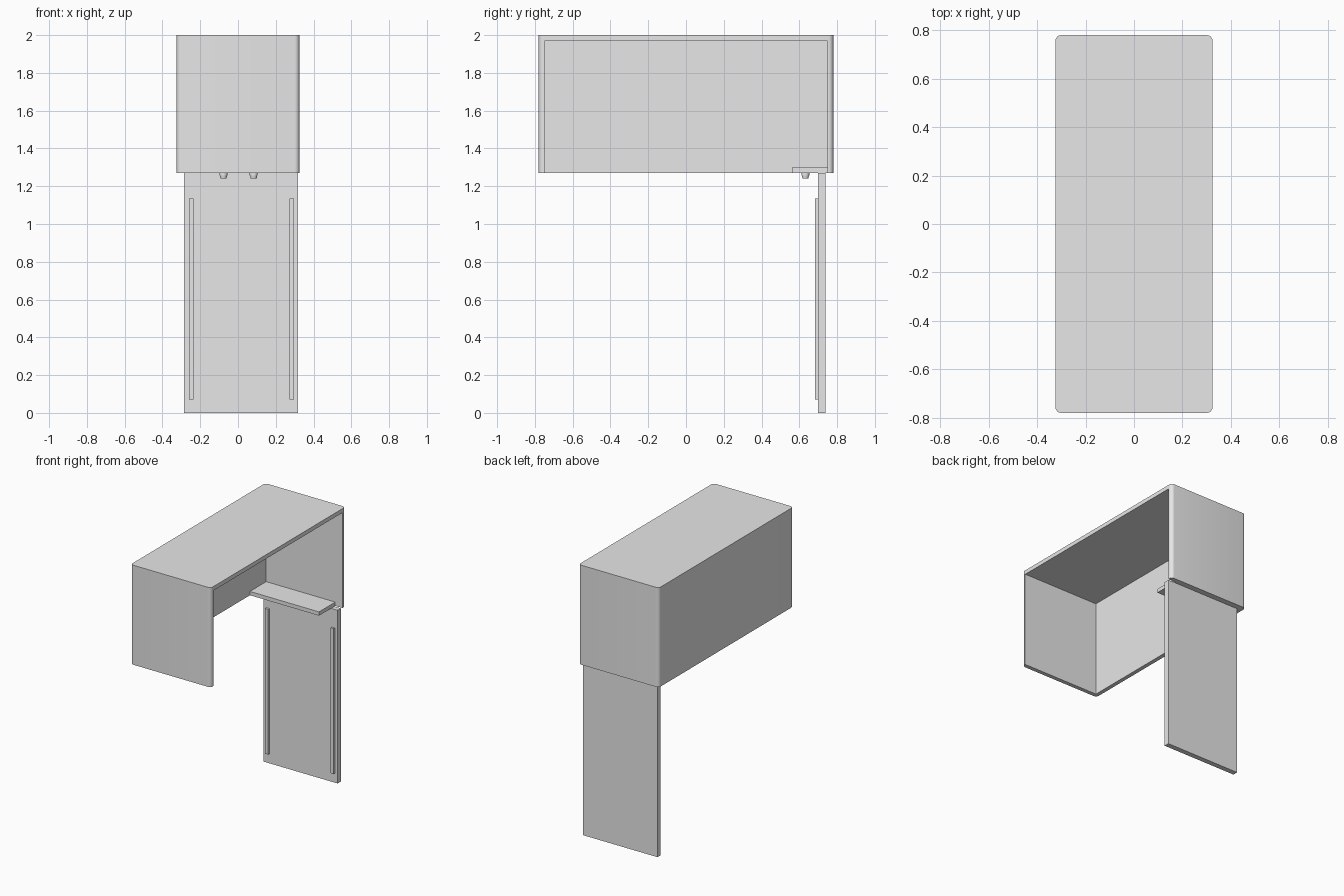
import bpy, bmesh
from mathutils import Matrix, Vector

cube = bpy.data.objects.get("Cube")
if cube:
    bpy.data.objects.remove(cube, do_unlink=True)

# Single plain grey finish
GREY = (0.8, 0.8, 0.8, 1.0)
grey = bpy.data.materials.new("plain_grey")
grey.use_nodes = True
grey.diffuse_color = GREY
for node in grey.node_tree.nodes:
    if node.type == 'BSDF_PRINCIPLED':
        node.inputs["Base Color"].default_value = GREY


def finish(bm, name):
    bmesh.ops.recalc_face_normals(bm, faces=bm.faces)
    mesh = bpy.data.meshes.new(name)
    bm.to_mesh(mesh)
    bm.free()
    mesh.materials.append(grey)
    obj = bpy.data.objects.new(name, mesh)
    bpy.context.collection.objects.link(obj)
    return obj


def box(name, low, high, radius=0):
    """Box between two corners, optionally with rounded upright edges."""
    low, high = Vector(low), Vector(high)
    bm = bmesh.new()
    bmesh.ops.create_cube(bm, size=1)
    bmesh.ops.scale(bm, vec=high - low, verts=bm.verts)
    bmesh.ops.translate(bm, vec=(low + high) / 2, verts=bm.verts)
    if radius:
        upright = [e for e in bm.edges
                   if abs(e.verts[0].co.z - e.verts[1].co.z) > 0.01]
        bmesh.ops.bevel(bm, geom=upright, offset=radius, segments=6,
                        profile=0.5, affect='EDGES')
    return finish(bm, name)


def smooth(obj):
    bpy.ops.object.select_all(action='DESELECT')
    obj.select_set(True)
    bpy.context.view_layer.objects.active = obj
    bpy.ops.object.shade_smooth_by_angle(angle=0.6)


# Hood: rounded box hollowed out towards the bottom and the +x side
hood = box("hood", (-0.325, -0.78, 1.27), (0.325, 0.78, 2), radius=0.025)
cutter = box("hood_cutter", (-0.295, -0.75, 1), (0.6, 0.748, 1.97))
cut = hood.modifiers.new("hollow", 'BOOLEAN')
cut.operation = 'DIFFERENCE'
cut.solver = 'EXACT'
cut.object = cutter
bpy.context.view_layer.objects.active = hood
bpy.ops.object.modifier_apply(modifier=cut.name)
bpy.data.objects.remove(cutter, do_unlink=True)
smooth(hood)

# Hanging panel with two rails on its front
box("back_panel", (-0.285, 0.70, 0), (0.318, 0.738, 1.27))
for name, x in (("right_rail", -0.26), ("left_rail", 0.272)):
    box(name, (x, 0.684, 0.07), (x + 0.025, 0.70, 1.135))

# Shelf inside the hood
box("shelf", (-0.295, 0.56, 1.27), (0.265, 0.748, 1.298))

# Knobs under the shelf: a collar and a tapered tip
for name, x in (("right_knob", -0.077), ("left_knob", 0.083)):
    bm = bmesh.new()
    for r_low, r_high, z_low, z_high in ((0.021, 0.021, 1.258, 1.27),
                                         (0.016, 0.019, 1.242, 1.258)):
        bmesh.ops.create_cone(
            bm, cap_ends=True, segments=24, radius1=r_low, radius2=r_high,
            depth=z_high - z_low,
            matrix=Matrix.Translation((x, 0.632, (z_low + z_high) / 2)))
    smooth(finish(bm, name))
